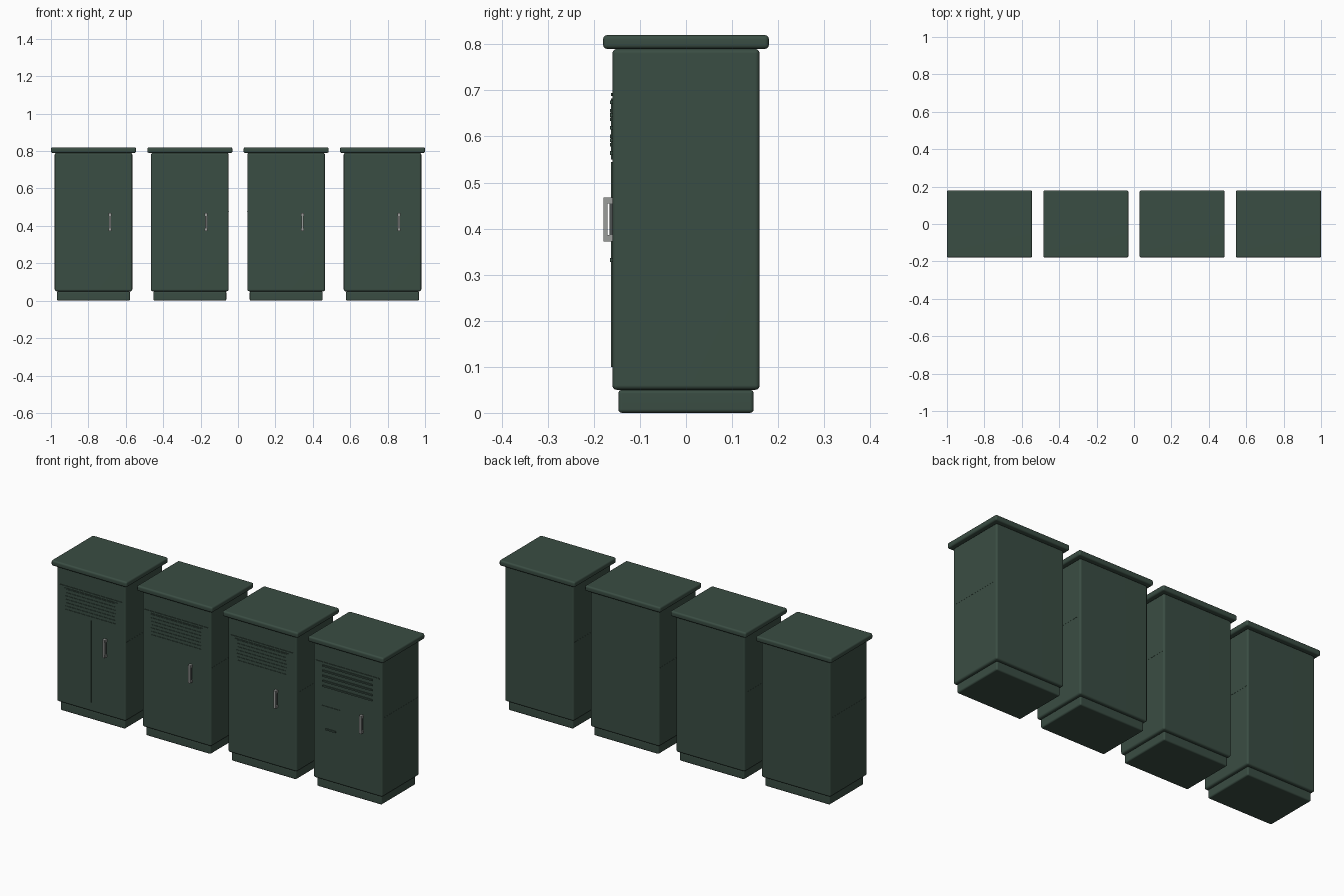
import bpy
import bmesh
import math
from mathutils import Vector

cube = bpy.data.objects.get("Cube")
if cube:
    bpy.data.objects.remove(cube, do_unlink=True)


def material(name, rgb):
    mat = bpy.data.materials.new(name)
    mat.use_nodes = True
    mat.diffuse_color = (*rgb, 1)
    mat.node_tree.nodes["Principled BSDF"].inputs["Base Color"].default_value = (*rgb, 1)
    return mat


GREEN = material("dark green paint", (0.042, 0.074, 0.056))
STEEL = material("light steel", (0.33, 0.34, 0.33))
DARK = material("dark steel", (0.07, 0.08, 0.08))


def make_object(name, bm, mat):
    mesh = bpy.data.meshes.new(name)
    bm.to_mesh(mesh)
    bm.free()
    mesh.materials.append(mat)
    obj = bpy.data.objects.new(name, mesh)
    bpy.context.collection.objects.link(obj)
    return obj


def add_box(bm, x, y, z):
    """Add a box given its (low, high) range on each axis."""
    verts = bmesh.ops.create_cube(bm, size=1)["verts"]
    low, high = Vector((x[0], y[0], z[0])), Vector((x[1], y[1], z[1]))
    for v in verts:
        v.co = Vector([low[i] if v.co[i] < 0 else high[i] for i in range(3)])


def boxes(name, mat, ranges):
    bm = bmesh.new()
    for x, y, z in ranges:
        add_box(bm, x, y, z)
    return make_object(name, bm, mat)


def rounded_box(name, half_x, half_y, z, radius):
    """Box with soft rounded edges, centred on the origin."""
    bm = bmesh.new()
    add_box(bm, (-half_x, half_x), (-half_y, half_y), z)
    bmesh.ops.bevel(bm, geom=bm.edges[:], offset=radius, segments=3,
                    profile=0.5, affect="EDGES")
    obj = make_object(name, bm, GREEN)
    bpy.ops.object.select_all(action="DESELECT")
    obj.select_set(True)
    bpy.context.view_layer.objects.active = obj
    bpy.ops.object.shade_smooth_by_angle(angle=math.radians(40))
    obj.modifiers.new("flat_panels", "WEIGHTED_NORMAL").keep_sharp = True
    return obj


FRONT = -0.16
PROUD = (-0.163, FRONT + 0.002)
SLAT = (-0.1655, FRONT + 0.002)


def cabinet(index, cx):
    parts = [
        rounded_box("plinth", 0.195, 0.147, (0, 0.05), 0.008),
        rounded_box("cabinet_body", 0.2075, 0.16, (0.05, 0.79), 0.01),
        rounded_box("roof_cap", 0.2275, 0.18, (0.79, 0.82), 0.009),
    ]

    # Thin seam across each side wall
    parts.append(boxes("side_seams", GREEN, [
        ((-0.2082, 0.2082), (-0.15, 0.15), (0.476, 0.479))]))

    # Drip strip above the vents
    parts.append(boxes("drip_strip", GREEN, [
        ((-0.19, 0.19), PROUD, (0.688, 0.694))]))

    # Vent louvres, on a raised panel or fixed straight to the door
    on_panel = index < 3
    count = 7 if on_panel else 5
    step = 0.11 / (count - 1)
    parts.append(boxes("vent_louvres", GREEN, [
        ((-0.15, 0.15), SLAT, (0.56 + i * step, 0.568 + i * step))
        for i in range(count)]))
    if on_panel:
        parts.append(boxes("vent_panel", GREEN, [
            ((-0.16, 0.16), PROUD, (0.55, 0.682))]))

    # Door meeting strip on the double-door cabinet
    if index == 0:
        parts.append(boxes("door_strip", GREEN, [
            ((-0.003, 0.003), PROUD, (0.10, 0.545))]))

    # Access hatch and its small ledge on the last cabinet
    if index == 3:
        parts.append(boxes("access_hatch", GREEN, [
            ((-0.155, -0.045), PROUD, (0.377, 0.457)),
            ((-0.13, -0.07), SLAT, (0.328, 0.336))]))

    # Pull handle: back plate, two mounts and a grip bar
    hx = 0.0875
    parts.append(boxes("handle_plate", DARK, [
        ((hx - 0.006, hx + 0.006), (-0.166, FRONT), (0.38, 0.46))]))
    parts.append(boxes("pull_handle", STEEL, [
        ((hx - 0.005, hx + 0.005), (-0.179, -0.170), (0.372, 0.468)),
        ((hx - 0.008, hx + 0.008), (-0.174, FRONT), (0.372, 0.386)),
        ((hx - 0.008, hx + 0.008), (-0.174, FRONT), (0.454, 0.468))]))

    for part in parts:
        part.name = f"{part.name.split('.')[0]}_{index + 1}"
        part.location.x = cx


# Row of four cabinets
for i in range(4):
    cabinet(i, (i - 1.5) * 0.515)
